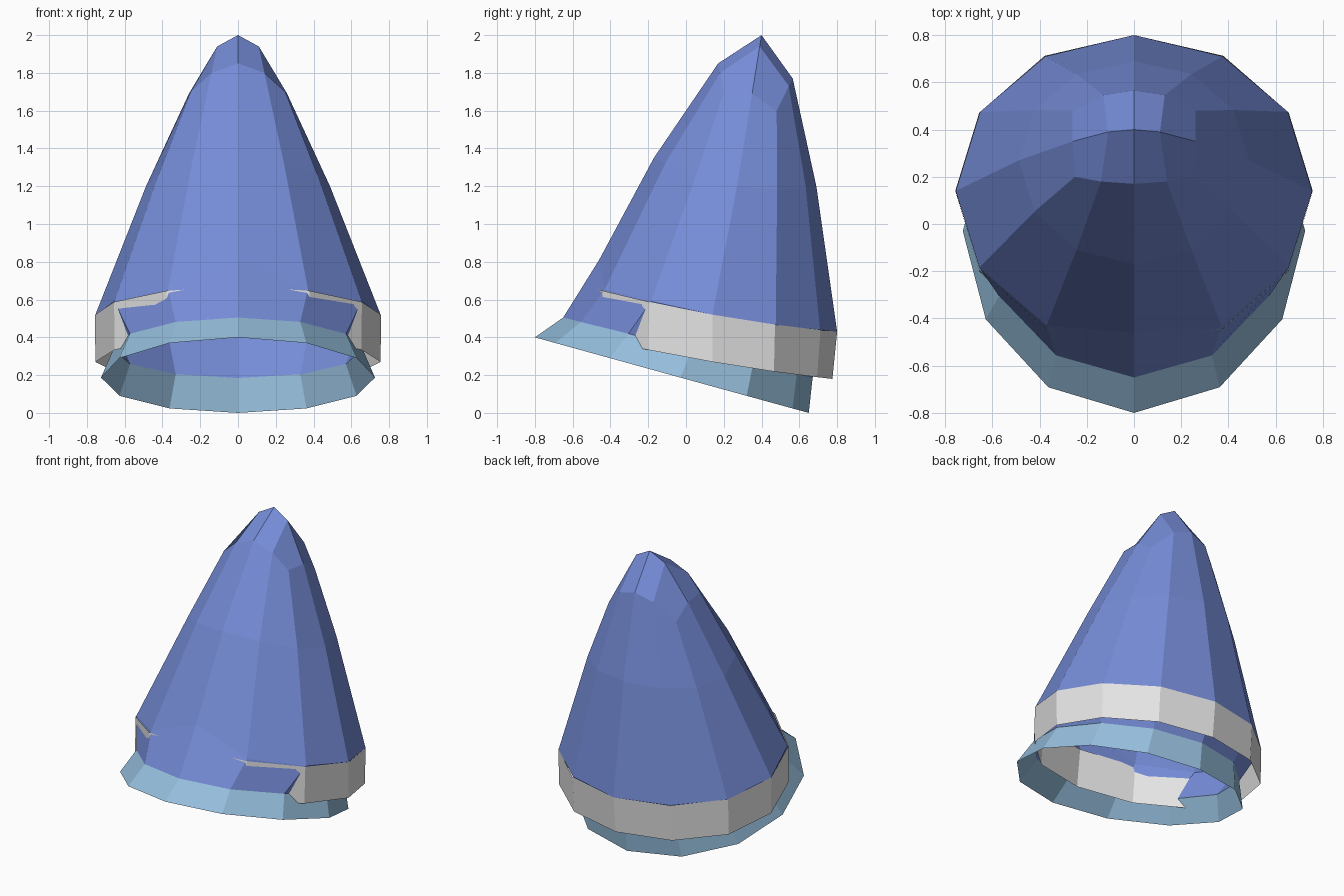
import bpy
import bmesh
import math

default_cube = bpy.data.objects.get("Cube")
if default_cube:
    bpy.data.objects.remove(default_cube, do_unlink=True)

SIDES = 12


def material(name, colour):
    mat = bpy.data.materials.new(name)
    mat.use_nodes = True
    rgba = (*colour, 1)
    mat.diffuse_color = rgba
    mat.node_tree.nodes["Principled BSDF"].inputs["Base Color"].default_value = rgba
    return mat


def bend(front, side, back, c):
    """Smooth value running from front (c = -1) through side to back (c = 1)."""
    return side + c * (back - front) / 2 + c * c * ((back + front) / 2 - side)


def tilted_ring(width, y, z):
    """Loop of points starting at the back; y and z are (front, side, back)."""
    points = []
    for k in range(SIDES):
        angle = math.tau * k / SIDES
        c = math.cos(angle)
        points.append((width * math.sin(angle), bend(*y, c), bend(*z, c)))
    return points


def mirrored_ring(half):
    """Complete a back-to-front half loop with its mirror image."""
    return half + [(-x, y, z) for x, y, z in reversed(half[1:-1])]


def add_loops(bm, rings):
    """Join rings, given bottom to top, into a wall of quads."""
    loops = [[bm.verts.new(p) for p in ring] for ring in rings]
    for low, high in zip(loops, loops[1:]):
        for k in range(SIDES):
            n = (k + 1) % SIDES
            bm.faces.new((high[k], high[n], low[n], low[k]))
    return loops


def finish(bm, name, mat):
    mesh = bpy.data.meshes.new(name)
    bm.to_mesh(mesh)
    bm.free()
    mesh.materials.append(mat)
    obj = bpy.data.objects.new(name, mesh)
    bpy.context.collection.objects.link(obj)
    return obj


blue = material("hat blue", (0.178, 0.262, 0.68))
pale_blue = material("brim pale blue", (0.3, 0.51, 0.71))
white = material("band white", (0.78, 0.78, 0.78))

# Shared loops of the leaning hat
brim_edge = tilted_ring(0.725, (-0.8, -0.03, 0.65), (0.4, 0.187, 0))
brim_top = tilted_ring(0.66, (-0.65, 0.03, 0.67), (0.505, 0.337, 0.185))
widest = mirrored_ring([
    (0, 0.8, 0.43), (0.375, 0.71, 0.44), (0.652, 0.475, 0.465),
    (0.755, 0.14, 0.52),
    (0.655, -0.185, 0.59), (0.37, -0.43, 0.655), (0, -0.46, 0.81),
])
middle = tilted_ring(0.487, (-0.17, 0.27, 0.69), (1.35, 1.2, 1.2))
shoulder = mirrored_ring([
    (0, 0.565, 1.77), (0.13, 0.545, 1.73), (0.26, 0.48, 1.6),
    (0.26, 0.35, 1.69),
    (0.25, 0.2, 1.7), (0.14, 0.18, 1.8), (0, 0.17, 1.85),
])

# Cone with a ridged cap
bm = bmesh.new()
top = add_loops(bm, [brim_top, widest, middle, shoulder])[-1]
crest = [bm.verts.new((x, y, z)) for x, y, z in
         ((0.11, 0.39, 1.94), (0, 0.4, 2), (-0.11, 0.39, 1.94))]
rows = [
    [top[i] for i in (2, 1, 0, -1, -2)],
    [top[3], *crest, top[-3]],
    top[4:9],
]
for upper, lower in zip(rows, rows[1:]):
    for i in range(4):
        bm.faces.new((upper[i], upper[i + 1], lower[i + 1], lower[i]))
finish(bm, "hat_cone", blue)

# Flared brim
bm = bmesh.new()
add_loops(bm, [brim_edge, brim_top])
finish(bm, "hat_brim", pale_blue)

# Loose band, which passes inside the cone at the front
bm = bmesh.new()
add_loops(bm, [
    tilted_ring(0.755, (-0.56, 0.14, 0.775), (0.41, 0.27, 0.18)),
    tilted_ring(0.757, (-0.53, 0.14, 0.8), (0.67, 0.52, 0.43)),
])
finish(bm, "hat_band", white)
